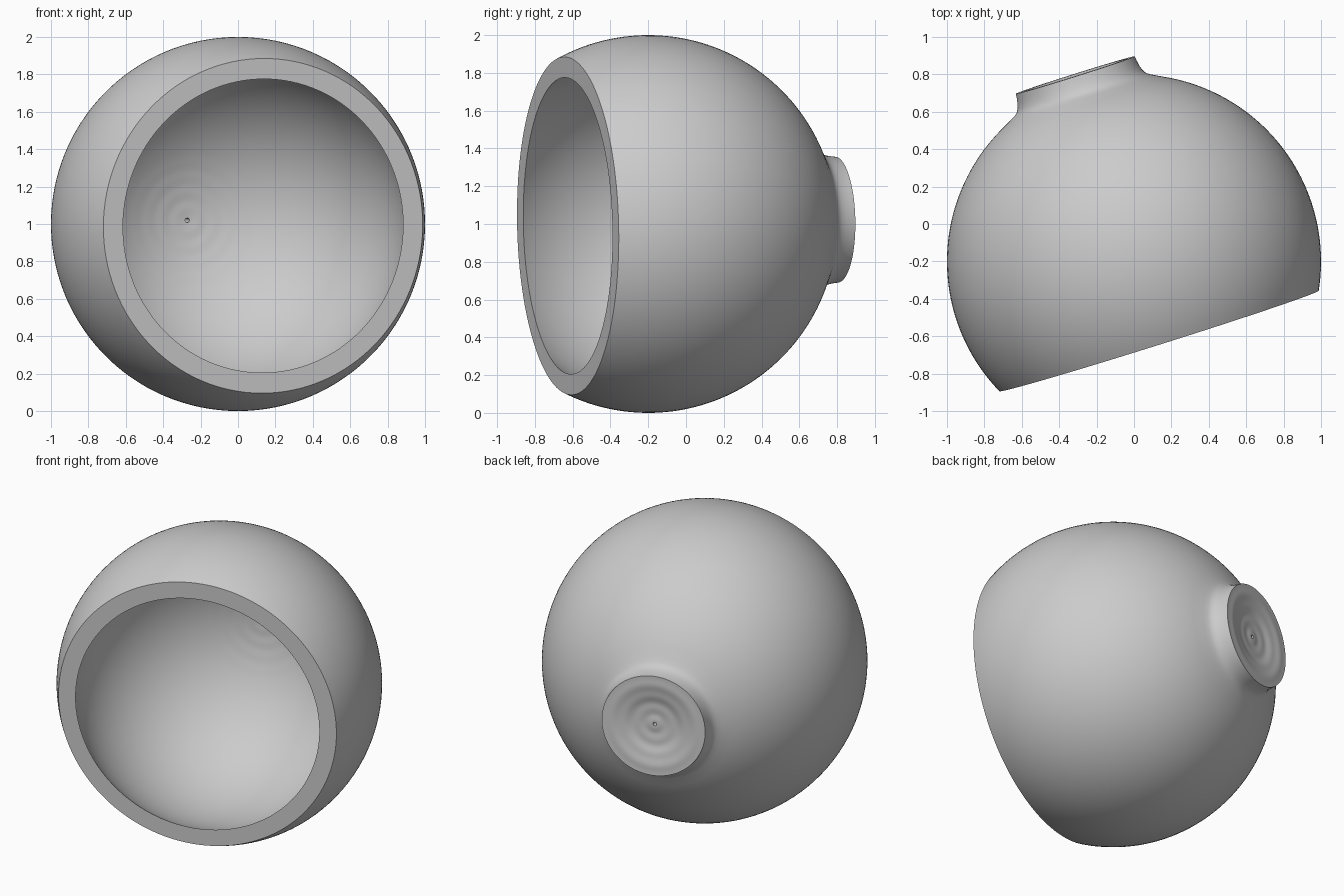
import bpy, bmesh, math
from mathutils import Vector, Matrix

if "Cube" in bpy.data.objects:
    bpy.data.objects.remove(bpy.data.objects["Cube"])

RIM = 0.446       # distance of the rim plane from the sphere centre
INNER = 0.903     # inner sphere radius
HOLE = 0.012      # pin hole on the axis
SEGMENTS = 128


def arc(radius, start, end, count):
    """Points (r, h) on a circle, with angles measured from the foot axis."""
    return [(radius * math.sin(a), radius * math.cos(a))
            for a in (start + (end - start) * i / count for i in range(count + 1))]


def ripple(r, size):
    return size * math.sin(r * 75) * max(0, 1 - r / 0.4)


# Outer shell, from the rim down to the foot
profile = arc(1, math.acos(-RIM), math.asin(0.44), 56)
# Fillet and wall of the foot
profile += [(0.405, 0.917), (0.378, 0.931), (0.359, 0.947), (0.349, 0.966),
            (0.341, 0.99), (0.336, 1.02), (0.333, 1.045)]
# Shallow turned dish under the foot
for i in range(1, 41):
    r = 0.333 + (HOLE - 0.333) * i / 40
    t = min(1, max(0, (0.29 - r) / 0.2))
    profile.append((r, 1.045 - 0.03 * t * t * (3 - 2 * t) + ripple(r, 0.0025)))
# Inner wall, from the pin hole back up to the rim
for r, h in arc(INNER, math.asin(HOLE / INNER), math.acos(-RIM / INNER), 90):
    profile.append((r, h + (ripple(r, 0.0015) if h > 0 else 0)))

# Lathe the closed profile around the axis
bm = bmesh.new()
rings = []
for k in range(SEGMENTS):
    a = 2 * math.pi * k / SEGMENTS
    rings.append([bm.verts.new((r * math.cos(a), r * math.sin(a), h)) for r, h in profile])
n = len(profile)
for k in range(SEGMENTS):
    one, two = rings[k], rings[(k + 1) % SEGMENTS]
    for i in range(n):
        j = (i + 1) % n
        bm.faces.new((one[i], one[j], two[j], two[i]))
bmesh.ops.recalc_face_normals(bm, faces=bm.faces)

# Lay the bowl on its side with the opening forward
axis = Vector((-0.30, 0.953, 0.022)).normalized()
turn = axis.to_track_quat("Z", "Y").to_matrix().to_4x4()
bm.transform(Matrix.Translation((0, -0.2, 1)) @ turn)

mesh = bpy.data.meshes.new("bowl")
bm.to_mesh(mesh)
bm.free()
bowl = bpy.data.objects.new("bowl", mesh)
bpy.context.collection.objects.link(bowl)

# Plain grey clay
grey = bpy.data.materials.new("grey_clay")
grey.use_nodes = True
grey.diffuse_color = (0.6, 0.6, 0.6, 1)
grey.node_tree.nodes["Principled BSDF"].inputs["Base Color"].default_value = (0.6, 0.6, 0.6, 1)
mesh.materials.append(grey)

bpy.context.view_layer.objects.active = bowl
bowl.select_set(True)
bpy.ops.object.shade_smooth_by_angle(angle=math.radians(35))
